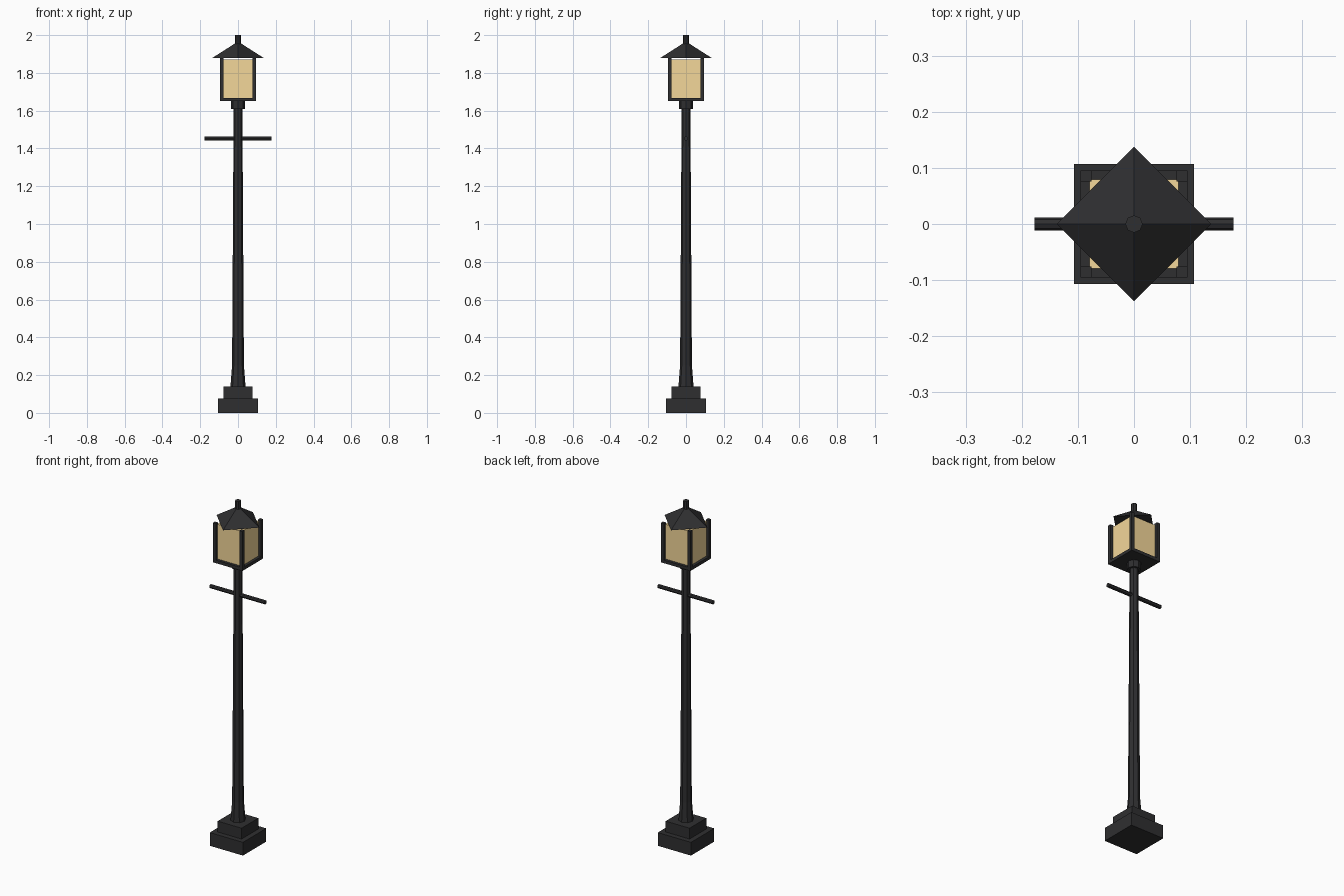
import bpy, math

if "Cube" in bpy.data.objects:
    bpy.data.objects.remove(bpy.data.objects["Cube"])


def material(name, rgba):
    m = bpy.data.materials.new(name)
    m.diffuse_color = rgba
    m.use_nodes = True
    m.node_tree.nodes["Principled BSDF"].inputs["Base Color"].default_value = m.diffuse_color
    return m


iron = material("dark_iron", (0.028, 0.028, 0.03, 1))
glass = material("warm_glass", (0.9, 0.68, 0.32, 0.85))


def finish(name, mat):
    o = bpy.context.object
    o.name = name
    o.data.materials.append(mat)
    return o


def box(name, half_x, half_y, z0, z1, mat=iron, x=0, y=0):
    bpy.ops.mesh.primitive_cube_add(size=1, location=(x, y, (z0 + z1) / 2))
    bpy.context.object.scale = (2 * half_x, 2 * half_y, z1 - z0)
    return finish(name, mat)


def cone(name, r0, r1, z0, z1, sides=8):
    bpy.ops.mesh.primitive_cone_add(vertices=sides, radius1=r0, radius2=r1,
                                    depth=z1 - z0, location=(0, 0, (z0 + z1) / 2))
    return finish(name, iron)


# stepped base
box("base_lower", 0.107, 0.107, 0, 0.077)
box("base_upper", 0.077, 0.077, 0.077, 0.14)

# flared foot and tapered pole
cone("pole_foot", 0.040, 0.030, 0.14, 0.27)
cone("pole", 0.032, 0.023, 0.14, 1.63)

# ladder bar
bpy.ops.mesh.primitive_cylinder_add(vertices=8, radius=0.0115, depth=0.354,
                                    location=(0, 0, 1.453),
                                    rotation=(0, math.pi / 2, 0))
finish("ladder_bar", iron)

# lantern: collar, floor, glass, corner bars
cone("collar", 0.036, 0.036, 1.61, 1.655)
box("lantern_floor", 0.095, 0.095, 1.65, 1.668)
box("lantern_glass", 0.079, 0.079, 1.667, 1.87, glass)
for i, (sx, sy) in enumerate([(1, 1), (-1, 1), (-1, -1), (1, -1)]):
    box(f"corner_bar_{i + 1}", 0.0095, 0.0095, 1.655, 1.88, iron, sx * 0.0855, sy * 0.0855)

# diamond-set pyramid roof and finial
cone("roof", 0.138, 0, 1.878, 1.966, 4)
cone("finial", 0.0155, 0.0155, 1.945, 2.0)
